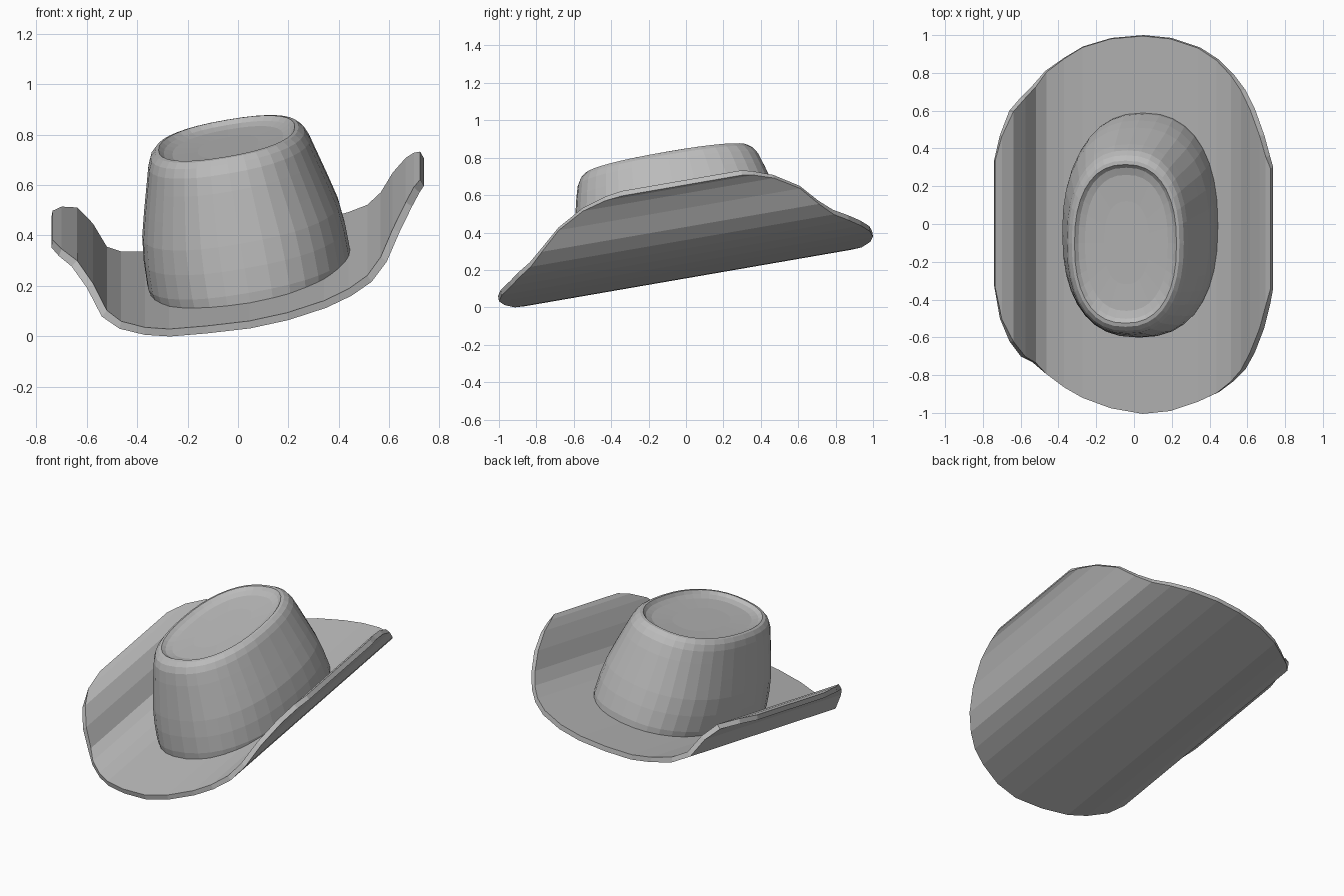
import bpy
import bmesh
import math

PITCH = 0.173   # rise of the whole hat from front to back
ROLL = 0.172    # rise of the crown from right to left
THICKNESS = 0.03

cube = bpy.data.objects.get("Cube")
if cube:
    bpy.data.objects.remove(cube, do_unlink=True)

# Single felt colour
felt = bpy.data.materials.new("grey_felt")
felt.use_nodes = True
felt_colour = (0.5, 0.5, 0.5, 1)
felt.diffuse_color = felt_colour
felt.node_tree.nodes["Principled BSDF"].inputs["Base Color"].default_value = felt_colour

# Brim stations: x, height of underside, front edge y, back edge y
BRIM = [
    (-.74, .41, -.33, .34), (-.71, .405, -.5, .47), (-.66, .385, -.62, .6),
    (-.6, .315, -.7, .67), (-.54, .205, -.73, .73), (-.47, .167, -.79, .81),
    (-.37, .155, -.86, .88), (-.27, .158, -.915, .94), (-.12, .18, -.97, .985),
    (.05, .205, -1, 1), (.2, .235, -.985, .985), (.35, .275, -.935, .935),
    (.45, .315, -.89, .87), (.53, .36, -.83, .79), (.59, .43, -.77, .71),
    (.64, .53, -.68, .61), (.69, .61, -.55, .47), (.72, .645, -.43, .36),
    (.737, .655, -.34, .3),
]

# Crown layers: height fraction, half width, half depth
CROWN = [
    (0, .395, .59), (.08, .402, .59), (.25, .4, .575), (.42, .39, .555),
    (.6, .365, .53), (.78, .338, .505), (.9, .32, .485), (.96, .305, .465),
    (.995, .285, .44), (1, .27, .42), (.97, .252, .4), (.95, .22, .36),
    (.94, .12, .22),
]
CROWN_HEIGHT = 0.59
SIDES = 36
ROUNDNESS = 2.35


def make_object(name, bm):
    """Turn a bmesh into a flat-shaded felt object."""
    mesh = bpy.data.meshes.new(name)
    bm.to_mesh(mesh)
    bm.free()
    mesh.materials.append(felt)
    obj = bpy.data.objects.new(name, mesh)
    bpy.context.scene.collection.objects.link(obj)
    return obj


def brim_height(x, y):
    """Height of the brim underside at a point."""
    for left, right in zip(BRIM, BRIM[1:]):
        if left[0] <= x <= right[0]:
            mix = (x - left[0]) / (right[0] - left[0])
            return left[1] + mix * (right[1] - left[1]) + PITCH * y
    return PITCH * y


def superellipse(angle, half_width, half_depth):
    """Point on a rounded oval cross-section."""
    c, s = math.cos(angle), math.sin(angle)
    power = 2 / ROUNDNESS
    return (math.copysign(abs(c) ** power, c) * half_width,
            math.copysign(abs(s) ** power, s) * half_depth)


def build_brim():
    """Curled sheet, straight from front to back, thickened upwards."""
    bm = bmesh.new()
    columns = []
    for x, height, front, back in BRIM:
        columns.append([bm.verts.new((x, y, height + PITCH * y))
                        for y in (front, back)])
    for a, b in zip(columns, columns[1:]):
        bm.faces.new((a[0], b[0], b[1], a[1]))
    brim = make_object("brim", bm)
    solid = brim.modifiers.new("thickness", 'SOLIDIFY')
    solid.thickness = THICKNESS
    solid.offset = 1
    solid.use_even_offset = True
    return brim


def build_crown():
    """Tapered oval rings leaning with the tilt, ending in a sunken top."""
    bm = bmesh.new()
    rings = []
    for level, half_width, half_depth in CROWN:
        centre_x = 0.05 - 0.095 * level
        centre_y = -0.105 * level
        ring = []
        for i in range(SIDES):
            dx, dy = superellipse(math.tau * i / SIDES, half_width, half_depth)
            x, y = centre_x + dx, centre_y + dy
            z = 0.23 + CROWN_HEIGHT * level + ROLL * (x - 0.05) + PITCH * y
            if level == 0:      # seat the lowest ring inside the brim
                z = brim_height(x, y) + THICKNESS / 2
            ring.append(bm.verts.new((x, y, z)))
        rings.append(ring)
    for low, high in zip(rings, rings[1:]):
        for i in range(SIDES):
            j = (i + 1) % SIDES
            bm.faces.new((low[i], low[j], high[j], high[i]))
    bm.faces.new(rings[-1])
    return make_object("crown", bm)


build_brim()
build_crown()
